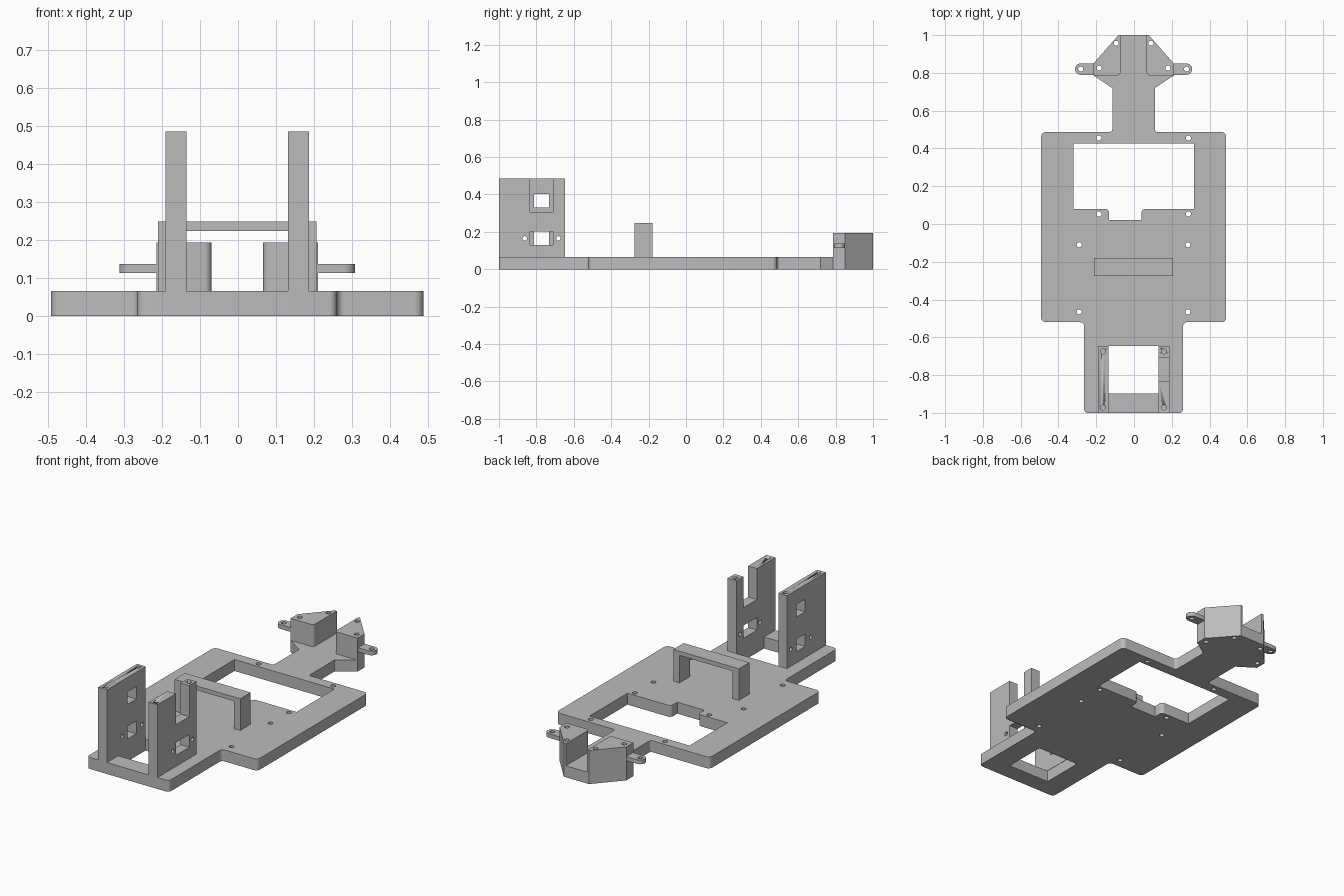
import bpy, bmesh, math
from mathutils import Vector, Matrix

if "Cube" in bpy.data.objects:
    bpy.data.objects.remove(bpy.data.objects["Cube"])

CX = -0.002  # centre line of the chassis
HOLE = 0.0135

grey = bpy.data.materials.new("plain grey")
grey.diffuse_color = (0.5, 0.5, 0.5, 1)
grey.use_nodes = True
grey.node_tree.nodes["Principled BSDF"].inputs["Base Color"].default_value = grey.diffuse_color


def rounded(points):
    """Turn (x, y, radius) corners into a polygon; rounded corners are square ones."""
    out = []
    for i, c in enumerate(points):
        p, r = Vector(c[:2]), (c[2] if len(c) > 2 else 0)
        if not r:
            out.append(p)
            continue
        u = (Vector(points[i - 1][:2]) - p).normalized()
        v = (Vector(points[(i + 1) % len(points)][:2]) - p).normalized()
        for k in range(7):
            a = math.pi / 2 * k / 6
            out.append(p + (u + v) * r - v * r * math.cos(a) - u * r * math.sin(a))
    return out


def circle(x, y, r=HOLE, n=20):
    return [(x + r * math.cos(2 * math.pi * k / n), y + r * math.sin(2 * math.pi * k / n))
            for k in range(n)]


def rect(x0, x1, y0, y1):
    return [(x0, y0), (x1, y0), (x1, y1), (x0, y1)]


def prism(name, loops, low, high, along_x=False):
    """Extrude an outline with holes along z, or a (y, z) outline along x."""
    curve = bpy.data.curves.new(name, 'CURVE')
    curve.dimensions, curve.fill_mode = '2D', 'BOTH'
    curve.extrude = (high - low) / 2
    for loop in loops:
        s = curve.splines.new('POLY')
        s.points.add(len(loop) - 1)
        for q, p in zip(s.points, loop):
            q.co = (p[0], p[1], 0, 1)
        s.use_cyclic_u = True
    temp = bpy.data.objects.new(name + "_outline", curve)
    bpy.context.collection.objects.link(temp)
    mesh = bpy.data.meshes.new_from_object(
        temp.evaluated_get(bpy.context.evaluated_depsgraph_get()))
    bpy.data.objects.remove(temp)

    m = Matrix.Translation((0, 0, (low + high) / 2))
    if along_x:
        m = Matrix(((0, 0, 1, 0), (1, 0, 0, 0), (0, 1, 0, 0), (0, 0, 0, 1))) @ m
    bm = bmesh.new()
    bm.from_mesh(mesh)
    bm.transform(m)
    bmesh.ops.remove_doubles(bm, verts=bm.verts, dist=1e-5)
    bmesh.ops.recalc_face_normals(bm, faces=bm.faces)
    bm.to_mesh(mesh)
    bm.free()
    mesh.name = name
    mesh.materials.clear()
    mesh.materials.append(grey)
    ob = bpy.data.objects.new(name, mesh)
    bpy.context.collection.objects.link(ob)
    bpy.ops.object.select_all(action='DESELECT')
    ob.select_set(True)
    bpy.context.view_layer.objects.active = ob
    bpy.ops.object.shade_smooth_by_angle(angle=math.radians(30))
    return ob


# Base plate: right half of the outline, mirrored
half = [(0.262, -1.0, 0.02), (0.262, -0.52, 0.02), (0.49, -0.52, 0.025),
        (0.49, 0.487, 0.025), (0.113, 0.487, 0.015), (0.113, 0.72),
        (0.213, 0.787), (0.213, 0.85), (0.08, 1.0)]
outline = [(CX + p[0], *p[1:]) for p in half]
outline += [(CX - p[0], *p[1:]) for p in reversed(half)]
bay = [(-0.32, 0.08), (-0.132, 0.08, 0.02), (-0.132, 0.022), (0.04, 0.022),
       (0.04, 0.08, 0.02), (0.317, 0.08), (0.317, 0.425), (-0.32, 0.425)]
screws = [(-0.186, 0.455), (0.288, 0.455), (-0.186, 0.053), (0.288, 0.053),
          (-0.29, -0.11), (0.285, -0.11), (-0.29, -0.465), (0.285, -0.465)]
mount_screws = [(CX + s * x, y) for s in (-1, 1) for x, y in ((0.182, 0.825), (0.092, 0.957))]
prism("base_plate",
      [rounded(outline), rounded(bay), rect(-0.137, 0.131, -0.897, -0.647)]
      + [circle(x, y) for x, y in screws + mount_screws], 0, 0.066)

# Front posts: one with two windows, one with a window and an open slot
Y0, Y1, TOP = -1.0, -0.647, 0.485
side_holes = [circle(-0.862, 0.165, 0.012), circle(-0.682, 0.165, 0.012)]
left_post = prism("left_post",
                  [rect(Y0, Y1, 0.066, TOP), rect(-0.812, -0.732, 0.33, 0.402),
                   rect(-0.812, -0.732, 0.13, 0.203)] + side_holes,
                  -0.191, -0.135, True)
slotted = [(Y0, 0.066), (Y1, 0.066), (Y1, TOP), (-0.71, TOP), (-0.71, 0.306),
           (-0.833, 0.306), (-0.833, TOP), (Y0, TOP)]
right_post = prism("right_post",
                   [slotted, rect(-0.833, -0.71, 0.13, 0.203)] + side_holes,
                   0.131, 0.187, True)

# Blind screw holes in the post tops
for post, x in ((left_post, -0.163), (right_post, 0.159)):
    for y in (-0.972, -0.675):
        cutter = prism("screw_cutter", [circle(x, y)], TOP - 0.07, TOP + 0.05)
        cutter.hide_render = True
        cutter.hide_set(True)
        cutter.display_type = 'WIRE'
        mod = post.modifiers.new("screw hole", 'BOOLEAN')
        mod.operation, mod.solver, mod.object = 'DIFFERENCE', 'EXACT', cutter
    bpy.context.view_layer.update()
    baked = bpy.data.meshes.new_from_object(
        post.evaluated_get(bpy.context.evaluated_depsgraph_get()))
    post.modifiers.clear()
    post.data = baked
for ob in [o for o in bpy.data.objects if o.name.startswith("screw_cutter")]:
    bpy.data.objects.remove(ob)

# Strap bridge across the deck
bridge = prism("bridge", [[(-0.275, 0.066), (-0.18, 0.066), (-0.18, 0.248), (-0.275, 0.248)]],
               -0.211, 0.207, True)
bpy.data.objects.remove(bridge)
for name, x0, x1, z0, z1 in (("bridge_top", -0.211, 0.207, 0.224, 0.248),
                             ("bridge_left_leg", -0.211, -0.171, 0.066, 0.224),
                             ("bridge_right_leg", 0.167, 0.207, 0.066, 0.224)):
    prism(name, [rect(x0, x1, -0.275, -0.18)], z0, z1)

# Rear mounting blocks with side ears
for side, s in (("left", -1), ("right", 1)):
    block = [(CX + s * 0.068, 1.0), (CX + s * 0.08, 1.0), (CX + s * 0.213, 0.85),
             (CX + s * 0.213, 0.787), (CX + s * 0.068, 0.787, 0.018)]
    holes = [circle(x, y) for x, y in mount_screws if s * (x - CX) > 0]
    prism(side + "_mount_block", [rounded(block)] + holes, 0.066, 0.193)
    ear = [(CX + s * 0.213, 0.79), (CX + s * 0.31, 0.79, 0.03),
           (CX + s * 0.31, 0.85, 0.03), (CX + s * 0.213, 0.85)]
    prism(side + "_ear", [rounded(ear), circle(CX + s * 0.28, 0.82)], 0.113, 0.137)
